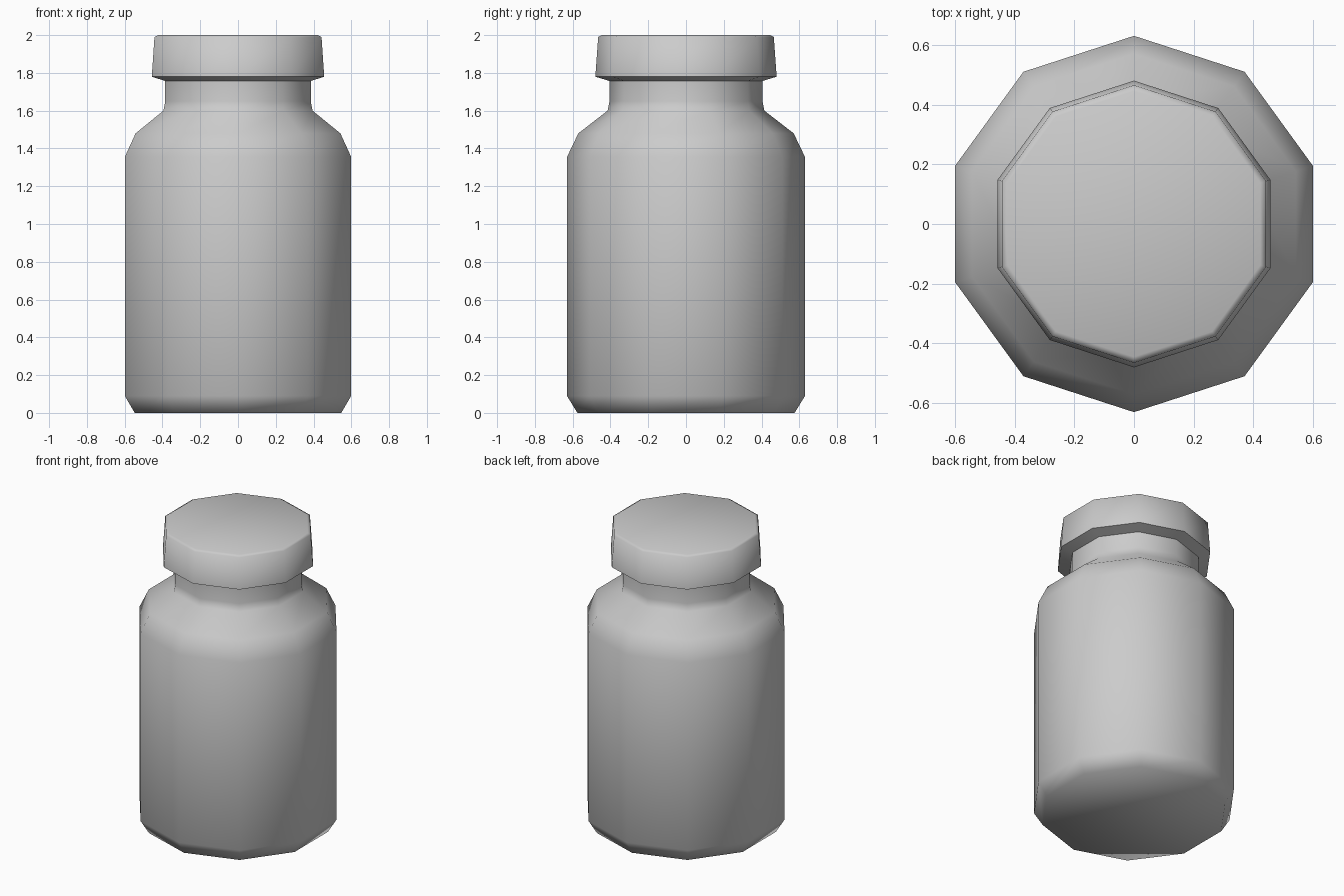
import bpy, math

if "Cube" in bpy.data.objects:
    bpy.data.objects.remove(bpy.data.objects["Cube"])

SIDES = 10


def lathe(name, profile, cap_bottom=False, cap_top=False):
    """Revolve (radius, height) points into a ten-sided shell, one corner on +y."""
    verts, faces = [], []
    for r, z in profile:
        for i in range(SIDES):
            a = math.pi / 2 + 2 * math.pi * i / SIDES
            verts.append((r * math.cos(a), r * math.sin(a), z))
    for k in range(len(profile) - 1):
        for i in range(SIDES):
            j = (i + 1) % SIDES
            a, b = k * SIDES, (k + 1) * SIDES
            faces.append((a + i, a + j, b + j, b + i))
    if cap_bottom:
        faces.append(tuple(reversed(range(SIDES))))
    if cap_top:
        faces.append(tuple(range(len(verts) - SIDES, len(verts))))
    mesh = bpy.data.meshes.new(name)
    mesh.from_pydata(verts, [], faces)
    obj = bpy.data.objects.new(name, mesh)
    bpy.context.collection.objects.link(obj)
    bpy.ops.object.select_all(action='DESELECT')
    obj.select_set(True)
    bpy.context.view_layer.objects.active = obj
    bpy.ops.object.shade_smooth_by_angle(angle=math.radians(65))
    return obj


# Body with chamfered base, sloping shoulder and neck (neck top is covered by the cap)
lathe("bottle_body", [(0.575, 0), (0.63, 0.09), (0.63, 1.355), (0.57, 1.48),
                      (0.415, 1.60), (0.405, 1.65), (0.405, 1.757)], cap_bottom=True)

# Slightly tapered cap, its underside starting at the neck
lathe("cap", [(0.405, 1.757), (0.48, 1.78), (0.465, 1.99), (0.445, 2.0)], cap_top=True)
